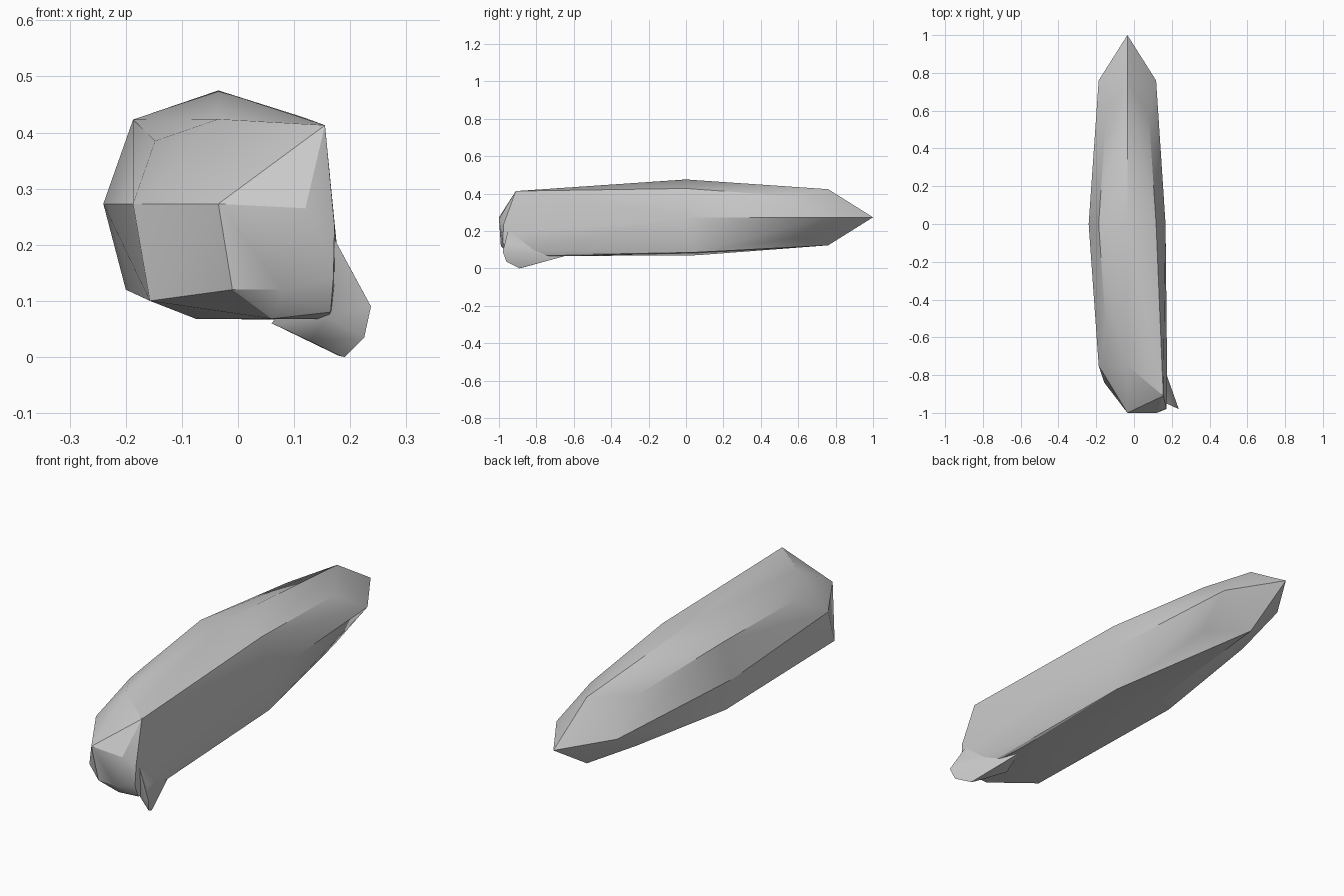
import bpy
import bmesh
import math

cube = bpy.data.objects.get("Cube")
if cube:
    bpy.data.objects.remove(cube, do_unlink=True)

grey = bpy.data.materials.new("stone_grey")
grey.use_nodes = True
grey.diffuse_color = (0.6, 0.6, 0.6, 1)
grey.node_tree.nodes["Principled BSDF"].inputs["Base Color"].default_value = (0.6, 0.6, 0.6, 1)


def faceted(name, points, angle):
    """Wrap a shell of flat facets around the points."""
    bm = bmesh.new()
    for p in points:
        bm.verts.new(p)
    hull = bmesh.ops.convex_hull(bm, input=bm.verts)
    loose = {g for g in hull["geom_interior"] + hull["geom_unused"]
             if isinstance(g, bmesh.types.BMVert)}
    bmesh.ops.delete(bm, geom=list(loose), context="VERTS")
    bmesh.ops.recalc_face_normals(bm, faces=bm.faces)
    mesh = bpy.data.meshes.new(name)
    bm.to_mesh(mesh)
    bm.free()
    mesh.materials.append(grey)
    obj = bpy.data.objects.new(name, mesh)
    bpy.context.collection.objects.link(obj)
    bpy.ops.object.select_all(action="DESELECT")
    obj.select_set(True)
    bpy.context.view_layer.objects.active = obj
    bpy.ops.object.shade_smooth_by_angle(angle=math.radians(angle))
    return obj


CX, CZ = -0.035, 0.273

# Pointed back end: tip, four edge points and four corners
body = [(CX, 1, CZ)]
for s in (-1, 1):
    body += [(CX + s * 0.152, 0.76, CZ), (CX, 0.76, CZ + s * 0.15)]
    body += [(CX + s * 0.114, 0.57, CZ + t * 0.113) for t in (-1, 1)]

# Widest section around the middle
body += [(-0.24, 0, CZ), (-0.187, 0, 0.423), (CX, 0, 0.475), (0.117, 0, 0.427),
         (0.167, 0, CZ), (0.13, 0.04, 0.085), (-0.06, 0.06, 0.07), (-0.2, 0, 0.12)]

# Upper and left facets of the front end
body += [(CX, -1, CZ), (CX, -0.75, 0.424), (-0.148, -0.56, 0.385),
         (-0.187, -0.75, CZ), (-0.157, -0.84, 0.1), (0.155, -0.91, 0.413)]

# Rounded lower left cheek of the front end
body += [(0.12, -1, 0.265), (0.172, -0.975, 0.235), (0.17, -0.98, 0.14),
         (0.165, -0.95, 0.08), (0.16, -0.9, 0.068), (0.06, -0.94, 0.068),
         (-0.01, -0.985, 0.12), (0.08, -0.99, 0.12), (0.176, -0.85, 0.2),
         (0.174, -0.85, 0.1), (0.14, -0.6, 0.066), (-0.075, -0.6, 0.068)]
faceted("body", body, 24)

# Thin lip folded out under the front corner
lip = [(0.172, -0.95, 0.21), (0.21, -0.95, 0.14), (0.237, -0.98, 0.09),
       (0.225, -0.96, 0.035), (0.19, -0.89, 0), (0.18, -0.88, 0.002),
       (0.13, -0.86, 0.028), (0.06, -0.8, 0.06), (0.12, -0.65, 0.065),
       (0.17, -0.82, 0.1), (0.16, -0.93, 0.07)]
faceted("folded_lip", lip, 30)
